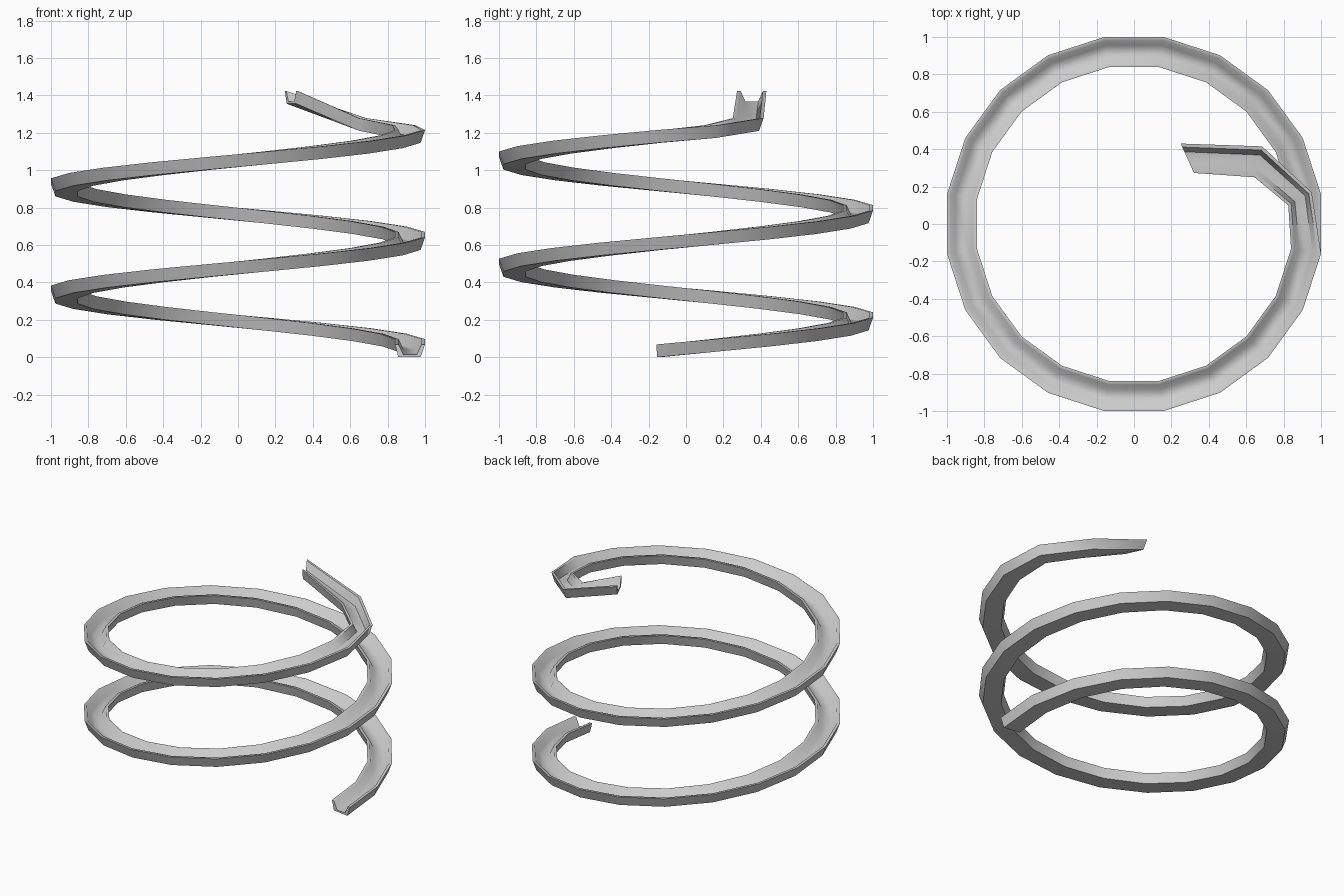
import bpy, bmesh
from math import radians, cos, sin
from mathutils import Vector

if "Cube" in bpy.data.objects:
    bpy.data.objects.remove(bpy.data.objects["Cube"])

R_IN, R_OUT, PITCH, SEGS, TURNS = 0.85, 1.0125, 0.573, 20, 2

# trough cross-section: (fraction from inner to outer rim, height)
PROFILE = [(0, .068), (.11, 0), (.85, 0), (1, .068),
           (.88, .068), (.72, .013), (.28, .013), (.12, .068)]

# coil stations: inner rim point and outer rim point, base height in z
stations = []
for i in range(SEGS * TURNS + 1):
    a = radians(-9 + 360 * i / SEGS)
    z = PITCH * i / SEGS
    d = Vector((cos(a), sin(a), 0))
    stations.append((d * R_IN + Vector((0, 0, z)), d * R_OUT + Vector((0, 0, z))))

# inward-turning upper inlet
for xi, yi, xo, yo, z in [(.825, .10, .95, .17, 1.172),
                          (.645, .25, .685, .415, 1.21),
                          (.32, .273, .25, .43, 1.355)]:
    stations.append((Vector((xi, yi, z)), Vector((xo, yo, z))))

# sweep the trough along the stations
bm = bmesh.new()
rings = [[bm.verts.new(p.lerp(q, t) + Vector((0, 0, h))) for t, h in PROFILE]
         for p, q in stations]
n = len(PROFILE)
for a, b in zip(rings, rings[1:]):
    for k in range(n):
        bm.faces.new((a[k], a[(k + 1) % n], b[(k + 1) % n], b[k]))
bm.faces.new(rings[0])
bm.faces.new(rings[-1])
bmesh.ops.recalc_face_normals(bm, faces=bm.faces)

mesh = bpy.data.meshes.new("spiral_chute")
bm.to_mesh(mesh)
bm.free()
chute = bpy.data.objects.new("spiral_chute", mesh)
bpy.context.collection.objects.link(chute)
bpy.context.view_layer.objects.active = chute
chute.select_set(True)
bpy.ops.object.shade_smooth_by_angle(angle=radians(65))
